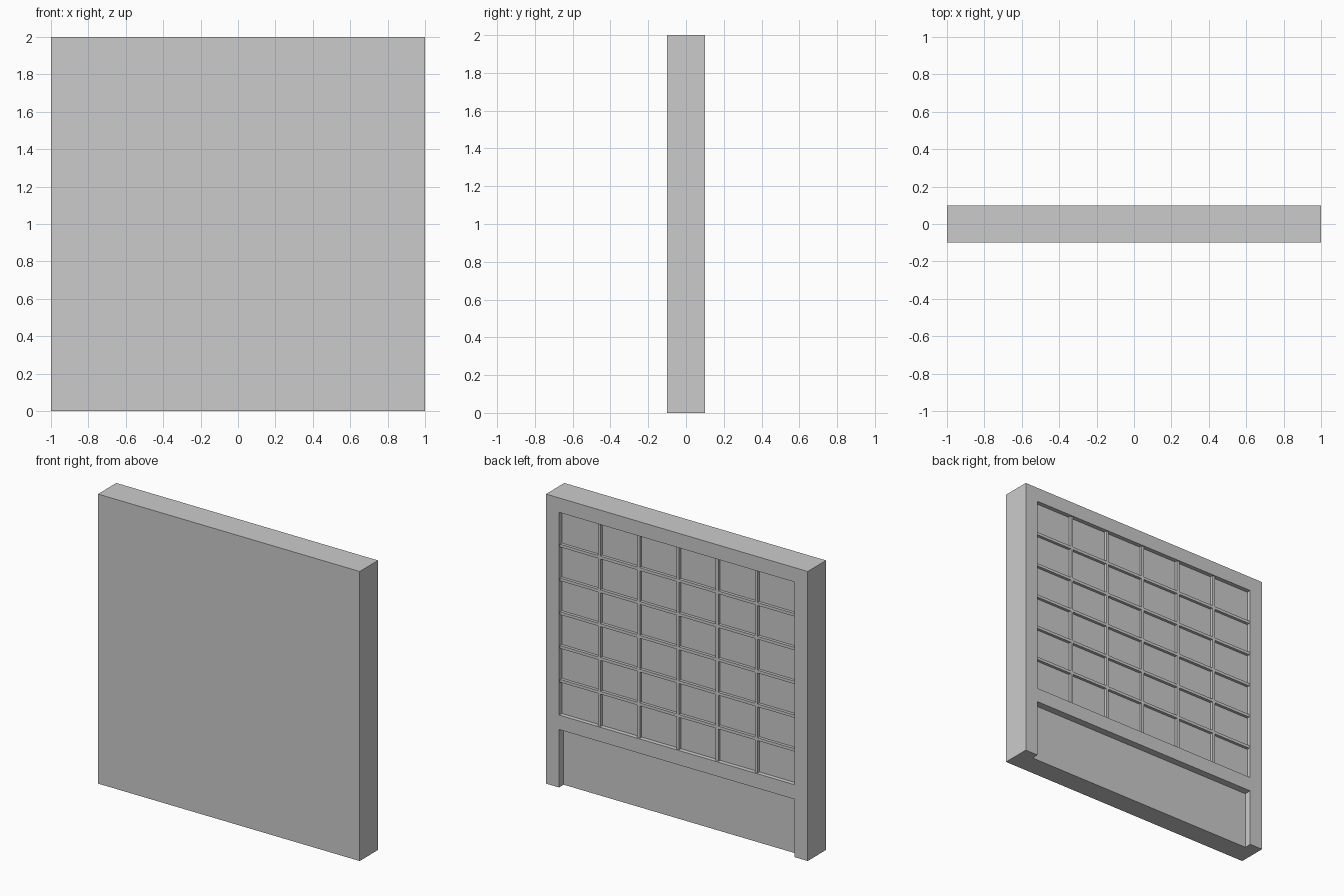
import bpy

if "Cube" in bpy.data.objects:
    bpy.data.objects.remove(bpy.data.objects["Cube"])


def box(name, x, y, z):
    """Axis-aligned box from (min, max) ranges."""
    bpy.ops.mesh.primitive_cube_add(size=1, location=[(a + b) / 2 for a, b in (x, y, z)])
    ob = bpy.context.object
    ob.name = name
    ob.scale = [b - a for a, b in (x, y, z)]
    bpy.ops.object.transform_apply(location=True, rotation=False, scale=True)
    return ob


def carve(target, cutter):
    """Subtract the cutter from the target and remove the cutter."""
    cutter.hide_render = True
    mod = target.modifiers.new("recess", 'BOOLEAN')
    mod.operation = 'DIFFERENCE'
    mod.solver = 'EXACT'
    mod.object = cutter
    bpy.context.view_layer.objects.active = target
    bpy.ops.object.modifier_apply(modifier=mod.name)
    bpy.data.objects.remove(cutter)


HALF, BACK = 0.9, 0.1       # half width of the recesses, back face
LOW, HIGH = 0.5, 1.9        # height range of the grid recess
FLOOR, BAR_FACE = 0.07, 0.09
BAR = 0.01                  # half width of a grid bar
COUNT = 6

# Solid wall slab with a grid recess and an open-bottomed lower recess
slab = box("wall_slab", (-1, 1), (-0.1, BACK), (0, 2))
carve(slab, box("grid_cutter", (-HALF, HALF), (FLOOR, 0.2), (LOW, HIGH)))
carve(slab, box("base_cutter", (-HALF, HALF), (0.05, 0.2), (-0.1, 0.4)))

# Raised bars dividing the upper recess into six by six panels
for i in range(1, COUNT):
    x = -HALF + 2 * HALF * i / COUNT
    box(f"vertical_bar_{i}", (x - BAR, x + BAR), (FLOOR, BAR_FACE), (LOW, HIGH))
    z = LOW + (HIGH - LOW) * i / COUNT
    box(f"horizontal_bar_{i}", (-HALF, HALF), (FLOOR, BAR_FACE), (z - BAR, z + BAR))
